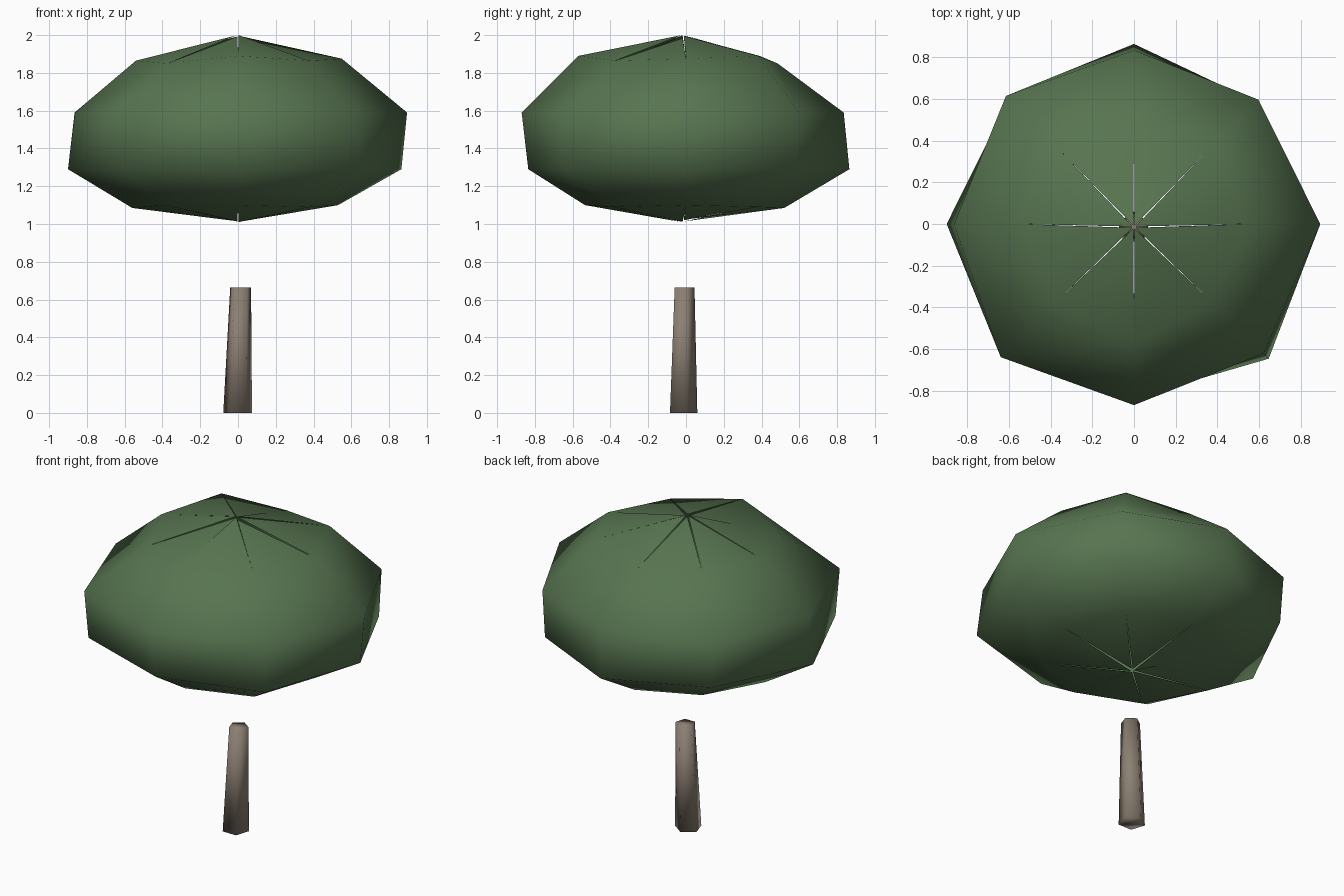
import bpy, bmesh, math, random

if "Cube" in bpy.data.objects:
    bpy.data.objects.remove(bpy.data.objects["Cube"])

random.seed(4)


def material(name, rgb):
    m = bpy.data.materials.new(name)
    m.diffuse_color = (*rgb, 1)
    m.use_nodes = True
    m.node_tree.nodes["Principled BSDF"].inputs["Base Color"].default_value = m.diffuse_color
    return m


def finish(name, bm, mat):
    bmesh.ops.recalc_face_normals(bm, faces=bm.faces)
    for f in bm.faces:
        f.smooth = True
    me = bpy.data.meshes.new(name)
    bm.to_mesh(me)
    bm.free()
    me.materials.append(mat)
    ob = bpy.data.objects.new(name, me)
    bpy.context.collection.objects.link(ob)
    return ob


def ring(bm, radii, zs, cx=0, cy=0, start=0):
    n = len(radii)
    return [bm.verts.new((cx + r * math.cos(start + 2 * math.pi * i / n),
                          cy + r * math.sin(start + 2 * math.pi * i / n), z))
            for i, (r, z) in enumerate(zip(radii, zs))]


def bridge(bm, a, b):
    for i in range(len(a)):
        j = (i + 1) % len(a)
        bm.faces.new((a[i], a[j], b[j], b[i]))


def slit_cap(bm, loop, z, drop):
    # each wedge has its own tip, leaving thin radial slits at the pole
    n = len(loop)
    for i in range(n):
        a = 2 * math.pi * (i + 0.5) / n
        s = 0.008
        tip = bm.verts.new((s * math.cos(a), s * math.sin(a) - 0.015,
                            z if i == 6 else z + drop * random.random()))
        bm.faces.new((loop[i], loop[(i + 1) % n], tip))


leaf_green = material("leaf green", (0.095, 0.175, 0.08))
bark_brown = material("bark brown", (0.26, 0.215, 0.17))

# Leafy crown: uneven eight-sided rings, from bottom to top
bm = bmesh.new()
rings = [
    ring(bm, (.53, .54, .52, .54, .56, .54, .535, .54),
         (1.10, 1.09, 1.085, 1.10, 1.085, 1.10, 1.10, 1.09)),
    ring(bm, (.865, .83, .865, .85, .90, .88, .835, .915), [1.29] * 8),
    ring(bm, (.895, .845, .835, .87, .865, .905, .87, .88), [1.59] * 8),
    ring(bm, (.55, .54, .485, .55, .54, .53, .57, .53),
         (1.875, 1.89, 1.85, 1.89, 1.865, 1.85, 1.89, 1.865)),
]
for lo, hi in zip(rings, rings[1:]):
    bridge(bm, lo, hi)
slit_cap(bm, rings[-1], 2.0, -0.018)
slit_cap(bm, rings[0], 1.01, 0.018)
finish("crown", bm, leaf_green)

# Trunk: tapered five-sided post, slightly leaning
bm = bmesh.new()
base = ring(bm, [.08] * 5, [0] * 5, -.002, -.02, math.pi / 2)
top = ring(bm, [.058] * 5, [.665] * 5, .014, -.013, math.pi / 2)
bridge(bm, base, top)
bm.faces.new(base)
bm.faces.new(top)
finish("trunk", bm, bark_brown)
